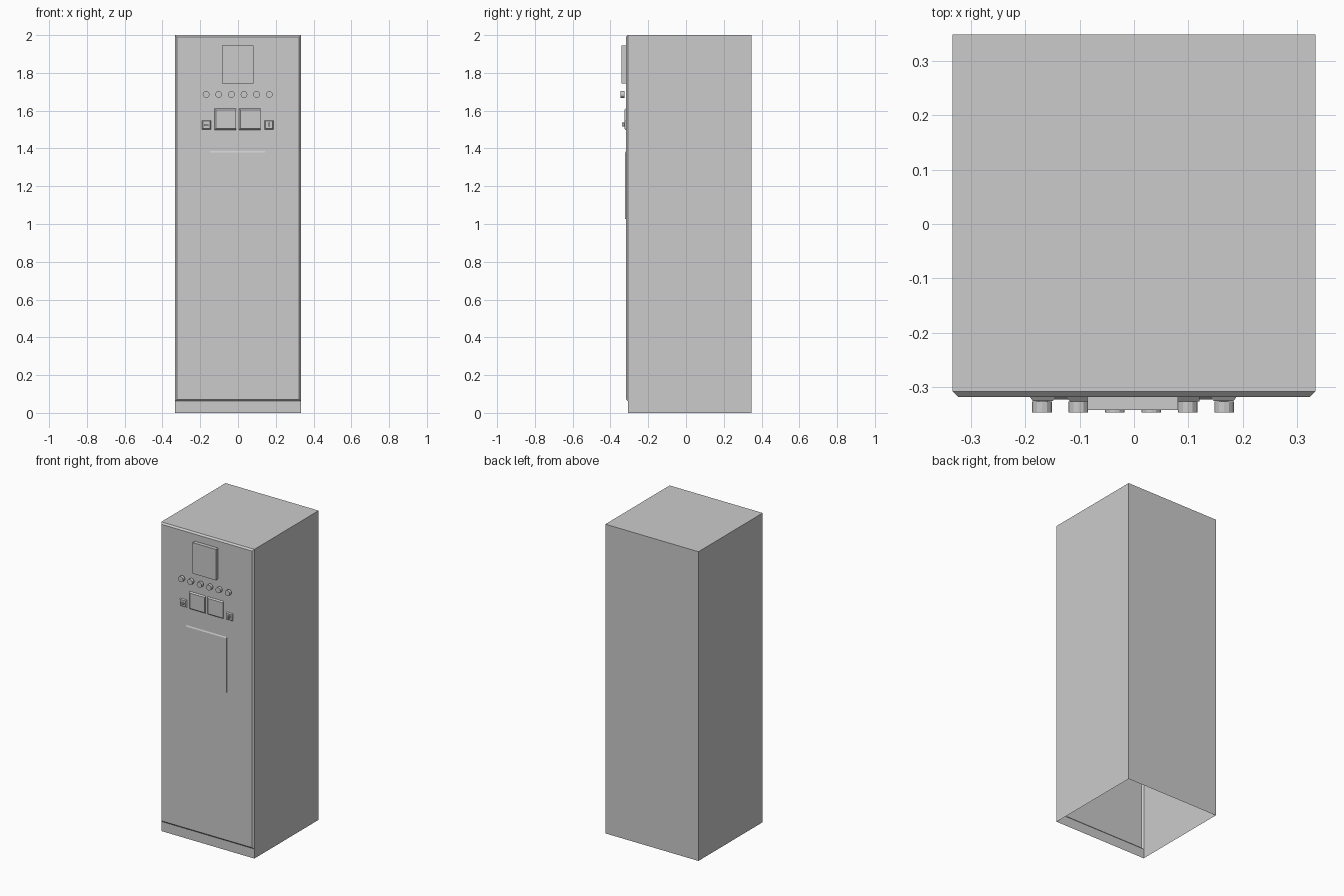
import bpy, bmesh, math
from mathutils import Matrix

if "Cube" in bpy.data.objects:
    bpy.data.objects.remove(bpy.data.objects["Cube"])

FRONT = -0.318  # door surface


def finish(bm, name):
    bmesh.ops.recalc_face_normals(bm, faces=bm.faces[:])
    mesh = bpy.data.meshes.new(name)
    bm.to_mesh(mesh)
    bm.free()
    ob = bpy.data.objects.new(name, mesh)
    bpy.context.collection.objects.link(ob)
    return ob


def plate(name, x0, x1, z0, z1, y_front, left=0, right=0, bottom=0, top=0):
    """Raised plate on the door, with an optional sloped margin per side."""
    bm = bmesh.new()
    back = [bm.verts.new((x, FRONT, z)) for x, z in
            ((x0, z0), (x1, z0), (x1, z1), (x0, z1))]
    front = [bm.verts.new((x, y_front, z)) for x, z in
             ((x0 + left, z0 + bottom), (x1 - right, z0 + bottom),
              (x1 - right, z1 - top), (x0 + left, z1 - top))]
    bm.faces.new(front)
    bm.faces.new(back[::-1])
    for i in range(4):
        j = (i + 1) % 4
        bm.faces.new((back[i], back[j], front[j], front[i]))
    return finish(bm, name)


def knob(name, x, z, radius, y_front, y_back, sides=12):
    bm = bmesh.new()
    m = Matrix.Translation((x, (y_front + y_back) / 2, z)) @ Matrix.Rotation(math.pi / 2, 4, 'X')
    bmesh.ops.create_cone(bm, cap_ends=True, segments=sides, radius1=radius,
                          radius2=radius, depth=y_back - y_front, matrix=m)
    return finish(bm, name)


# Cabinet shell: open underneath, door face pushed out with a chamfered rim
bm = bmesh.new()
bmesh.ops.create_cube(bm, size=1, matrix=Matrix.Translation((0, 0.02, 1)) @
                      Matrix.Diagonal((0.666, 0.656, 2, 1)))
bmesh.ops.bisect_plane(bm, geom=bm.verts[:] + bm.edges[:] + bm.faces[:],
                       plane_co=(0, 0, 0.062), plane_no=(0, 0, 1))
bm.normal_update()
bottom = [f for f in bm.faces if f.normal.z < -0.9]
bmesh.ops.delete(bm, geom=bottom, context='FACES_ONLY')
door = [f for f in bm.faces if f.normal.y < -0.9 and f.calc_center_median().z > 0.5]
bmesh.ops.inset_region(bm, faces=door, thickness=0.01, depth=0.0, use_even_offset=True)
for v in door[0].verts:
    v.co.y = FRONT
finish(bm, "cabinet")

# Display and row of buttons
plate("display", -0.085, 0.081, 1.745, 1.945, -0.342)
for i in range(6):
    knob(f"button_{i + 1}", -0.169 + 0.0669 * i, 1.686, 0.018, -0.346, -0.326)

# Two slot plates, square on the right edge
for name, x in (("slot_left", -0.125), ("slot_right", 0.005)):
    plate(name, x, x + 0.115, 1.498, 1.611, -0.326, left=0.008, bottom=0.007, top=0.007)

# Switches with a round hub and a turning tab
for name, x, z, w, h in (("left", -0.167, 1.524, 0.012, 0.004),
                         ("right", 0.165, 1.526, 0.004, 0.011)):
    plate(f"switch_plate_{name}", x - 0.024, x + 0.023, 1.5, 1.549, -0.325,
          0.005, 0.005, 0.005, 0.005)
    knob(f"switch_hub_{name}", x, z, 0.009, -0.330, -0.322)
    plate(f"switch_tab_{name}", x - w, x + w, z - h, z + h, -0.338)

# Large lower panel with a sloped top edge
plate("lower_panel", -0.148, 0.143, 1.027, 1.386, -0.322, top=0.008)
